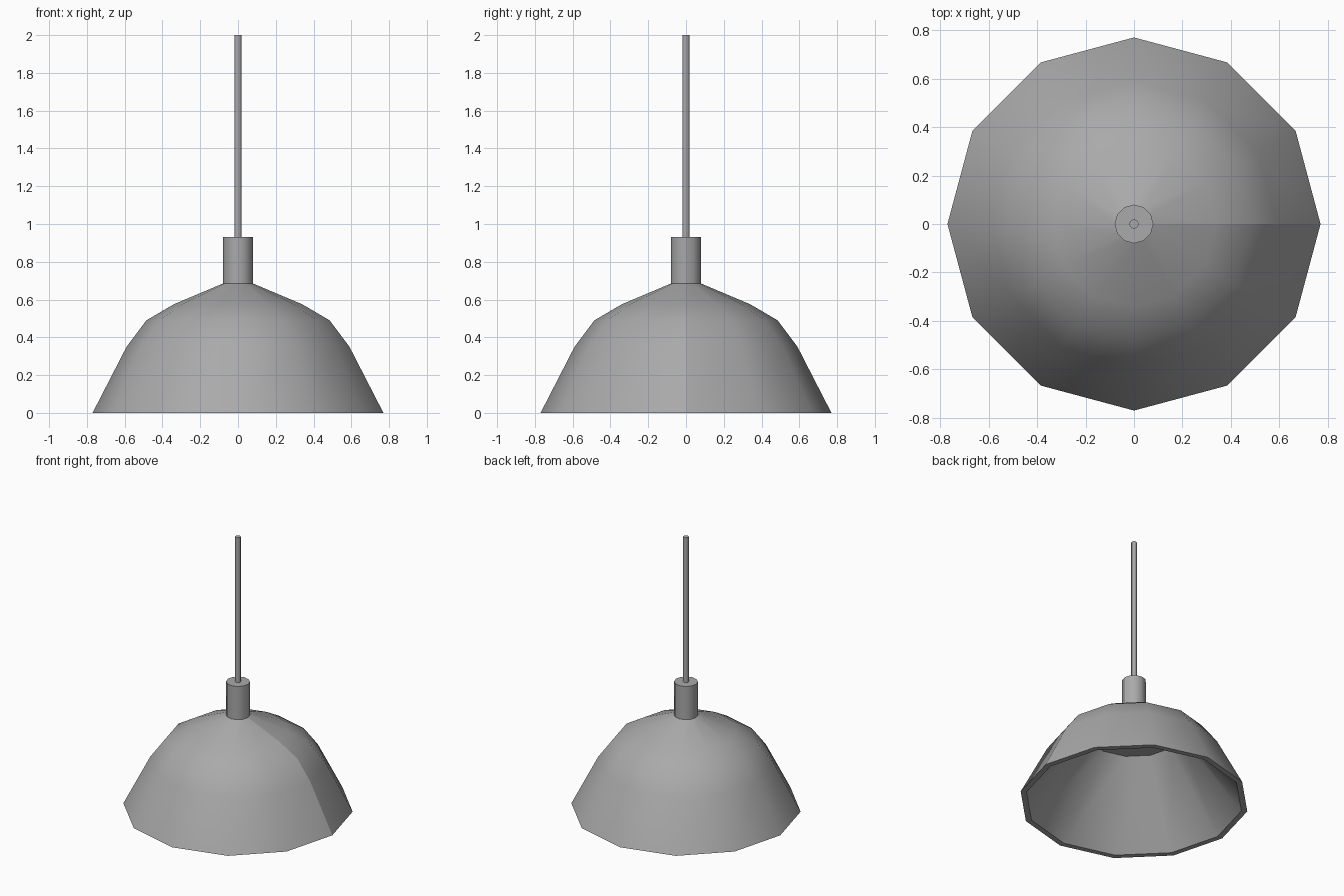
import bpy, bmesh, math

cube = bpy.data.objects.get("Cube")
if cube:
    bpy.data.objects.remove(cube, do_unlink=True)

SIDES = 12

grey = bpy.data.materials.new("mid grey metal")
grey.use_nodes = True
colour = (0.4, 0.4, 0.4, 1)
grey.diffuse_color = colour
grey.node_tree.nodes["Principled BSDF"].inputs["Base Color"].default_value = colour


def lathe(name, profile, crease):
    """Spin (radius, height) points around z, leaving an open seam on +x."""
    bm = bmesh.new()
    verts = [bm.verts.new((r, 0, z)) for r, z in profile]
    edges = [bm.edges.new(pair) for pair in zip(verts, verts[1:])]
    bmesh.ops.spin(bm, geom=verts + edges, cent=(0, 0, 0), axis=(0, 0, 1),
                   angle=math.tau, steps=SIDES)
    # Close the tips on the axis only
    tips = [v for v in bm.verts if v.co.xy.length < 1e-4]
    bmesh.ops.remove_doubles(bm, verts=tips, dist=1e-4)
    bmesh.ops.recalc_face_normals(bm, faces=bm.faces)
    mesh = bpy.data.meshes.new(name)
    bm.to_mesh(mesh)
    bm.free()
    obj = bpy.data.objects.new(name, mesh)
    bpy.context.collection.objects.link(obj)
    mesh.materials.append(grey)
    bpy.ops.object.select_all(action="DESELECT")
    obj.select_set(True)
    bpy.context.view_layer.objects.active = obj
    bpy.ops.object.shade_smooth_by_angle(angle=math.radians(crease))
    return obj


def rod(name, radius, bottom, top):
    return lathe(name, [(0, bottom), (radius, bottom), (radius, top), (0, top)], 40)


# Domed shade: flat ceiling, sloping inner wall, rim, then the outer curve
lathe("shade", [(0, 0.53), (0.32, 0.53), (0.73, 0), (0.77, 0), (0.59, 0.35),
                (0.485, 0.49), (0.34, 0.575), (0.08, 0.685)], 40)

# Lamp holder and hanging cord
rod("lamp_holder", 0.08, 0.685, 0.93)
rod("cord", 0.019, 0.93, 2.0)
